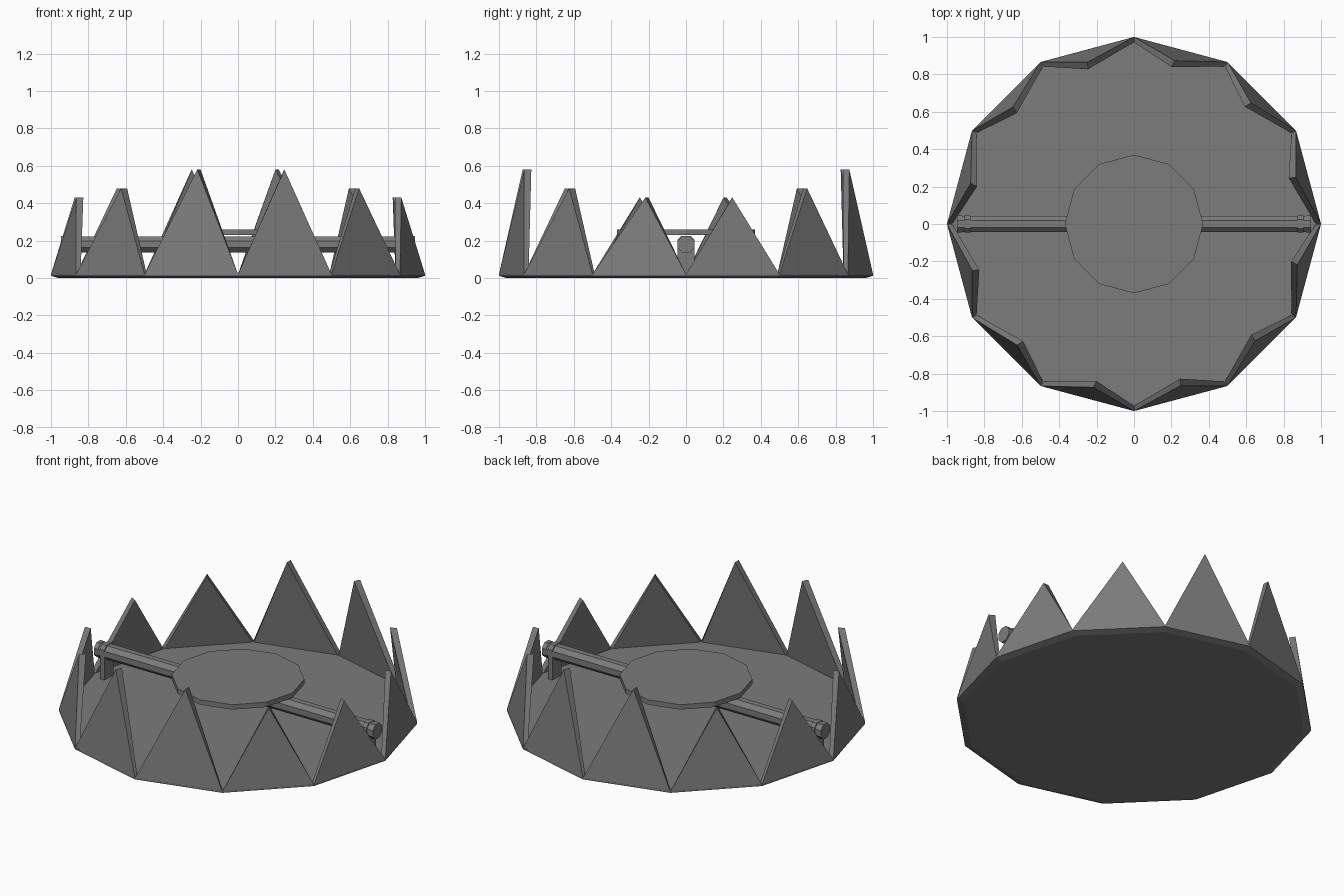
import bpy, math
from math import cos, sin, radians

if "Cube" in bpy.data.objects:
    bpy.data.objects.remove(bpy.data.objects["Cube"])

steel = bpy.data.materials.new("dull grey steel")
steel.diffuse_color = (0.2, 0.2, 0.2, 1)
steel.use_nodes = True
steel.node_tree.nodes["Principled BSDF"].inputs["Base Color"].default_value = steel.diffuse_color


def make(name, verts, faces):
    me = bpy.data.meshes.new(name)
    me.from_pydata(verts, [], faces)
    me.materials.append(steel)
    ob = bpy.data.objects.new(name, me)
    bpy.context.collection.objects.link(ob)
    return ob


def polar(r, deg, z):
    return (r * cos(radians(deg)), r * sin(radians(deg)), z)


def lathe(name, rings, n, start=0):
    """Stack of n-sided rings (radius, z), capped at both ends."""
    verts = [polar(r, start + 360 * i / n, z) for r, z in rings for i in range(n)]
    faces = [tuple(reversed(range(n))), tuple(range(len(verts) - n, len(verts)))]
    for k in range(len(rings) - 1):
        for i in range(n):
            a, b = k * n + i, k * n + (i + 1) % n
            faces.append((a, b, b + n, a + n))
    return make(name, verts, faces)


def rod(name, r, x0, x1, z):
    """Octagonal rod along x with flat top."""
    ob = lathe(name, [(r, x0), (r, x1)], 8, 22.5)
    ob.rotation_euler = (0, math.pi / 2, 0)
    ob.location.z = z
    return ob


# base plate with chamfered underside, and the round trigger plate
lathe("base_plate", [(0.96, 0), (1.0, 0.012), (1.0, 0.022)], 12)
lathe("trigger_plate", [(0.37, 0.23), (0.37, 0.26)], 12)

# ring of twelve inward-leaning teeth, tallest at front and back
heights = [0.43, 0.48, 0.58, 0.58, 0.48, 0.43]
for i in range(12):
    a, h = 15 + 30 * i, heights[i % 6]
    verts = [polar(1.0, a - 15, 0.02), polar(1.0, a + 15, 0.02),
             polar(0.97, a + 14.8, 0.02), polar(0.97, a - 14.8, 0.02),
             polar(0.90, a + 1, h), polar(0.863, a + 1.6, h)]
    make(f"tooth_{i + 1}", verts,
         [(0, 3, 2, 1), (0, 1, 4), (3, 5, 2), (1, 2, 5, 4), (0, 4, 5, 3)])

# cross bar carrying the trigger plate
rod("cross_bar", 0.046, -0.93, 0.93, 0.18)

# post and end cap at each end of the bar
for s, side in ((-1, "left"), (1, "right")):
    x0, x1 = sorted((s * 0.875, s * 0.905))
    prof = [(-0.045, 0.02), (0.045, 0.02), (0.045, 0.205),
            (0.025, 0.226), (-0.025, 0.226), (-0.045, 0.205)]
    n = len(prof)
    verts = [(x, y, z) for x in (x0, x1) for y, z in prof]
    faces = [tuple(reversed(range(n))), tuple(range(n, 2 * n))]
    faces += [(i, (i + 1) % n, (i + 1) % n + n, i + n) for i in range(n)]
    make(f"{side}_post", verts, faces)
    c0, c1 = sorted((s * 0.92, s * 0.947))
    rod(f"{side}_end_cap", 0.049, c0, c1, 0.18)
